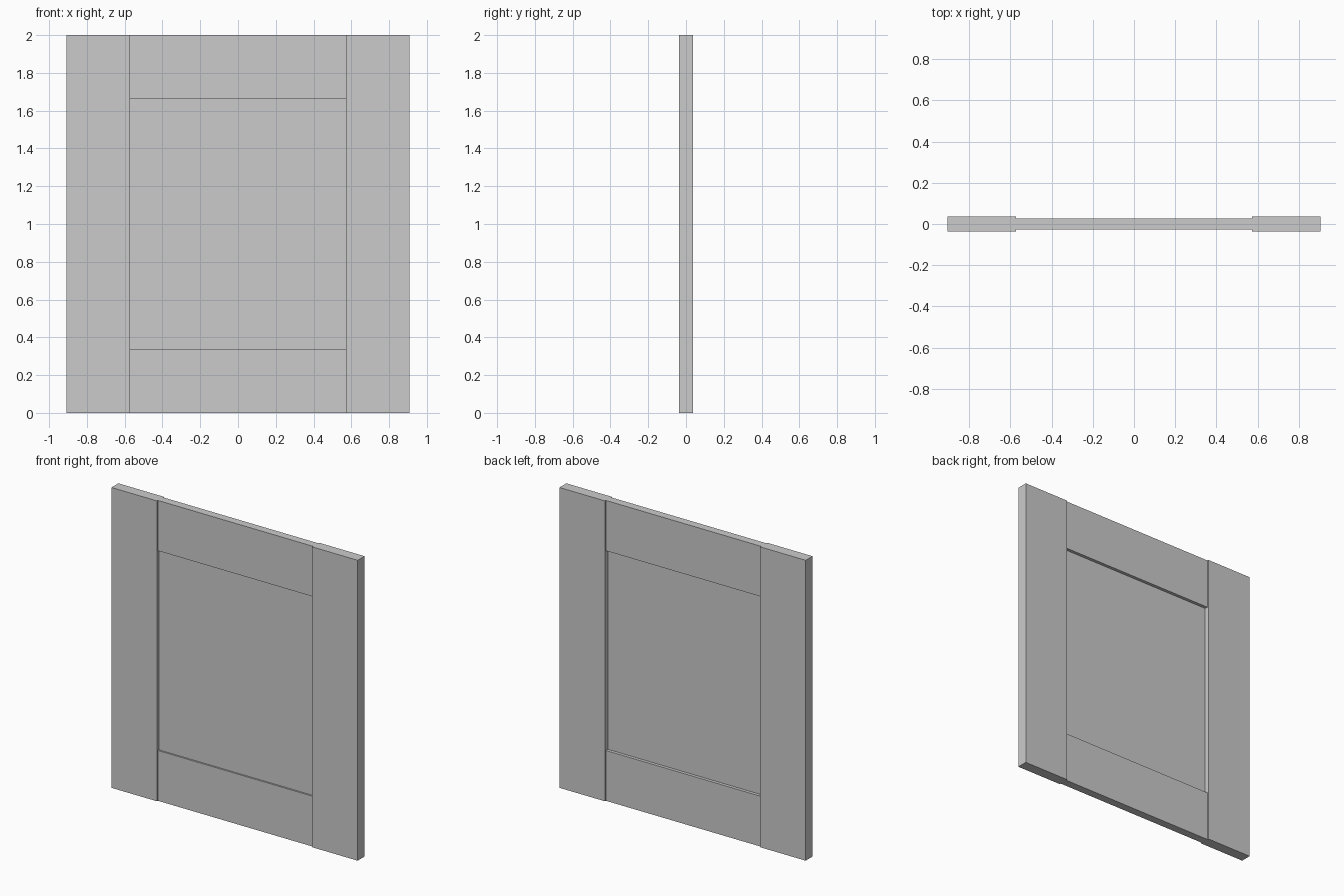
import bpy

cube = bpy.data.objects.get("Cube")
if cube:
    bpy.data.objects.remove(cube, do_unlink=True)

# One plain grey finish
GREY = (0.6, 0.6, 0.6, 1.0)
grey = bpy.data.materials.new("plain grey")
grey.use_nodes = True
grey.diffuse_color = GREY
grey.node_tree.nodes["Principled BSDF"].inputs["Base Color"].default_value = GREY


def board(name, x, y, z):
    """Box spanning the given (low, high) range on each axis."""
    spans = (x, y, z)
    bpy.ops.mesh.primitive_cube_add(size=1, location=[(a + b) / 2 for a, b in spans])
    ob = bpy.context.object
    ob.name = name
    ob.scale = [b - a for a, b in spans]
    bpy.ops.object.transform_apply(location=False, rotation=False, scale=True)
    ob.data.materials.append(grey)
    return ob


HALF_WIDTH, HEIGHT = 0.907, 2.0
INNER = 0.572          # inner edge of the stiles
RAIL = 0.335           # rail height
STILE_Y = (-0.036, 0.036)
RAIL_Y = (-0.027, 0.027)
PANEL_Y = (-0.016, 0.006)

# Upright stiles
board("left_stile", (INNER, HALF_WIDTH), STILE_Y, (0, HEIGHT))
board("right_stile", (-HALF_WIDTH, -INNER), STILE_Y, (0, HEIGHT))

# Cross rails, slightly thinner than the stiles
board("bottom_rail", (-INNER, INNER), RAIL_Y, (0, RAIL))
board("top_rail", (-INNER, INNER), RAIL_Y, (HEIGHT - RAIL, HEIGHT))

# Thin recessed centre panel, set nearer the front
board("centre_panel", (-INNER, INNER), PANEL_Y, (RAIL, HEIGHT - RAIL))
